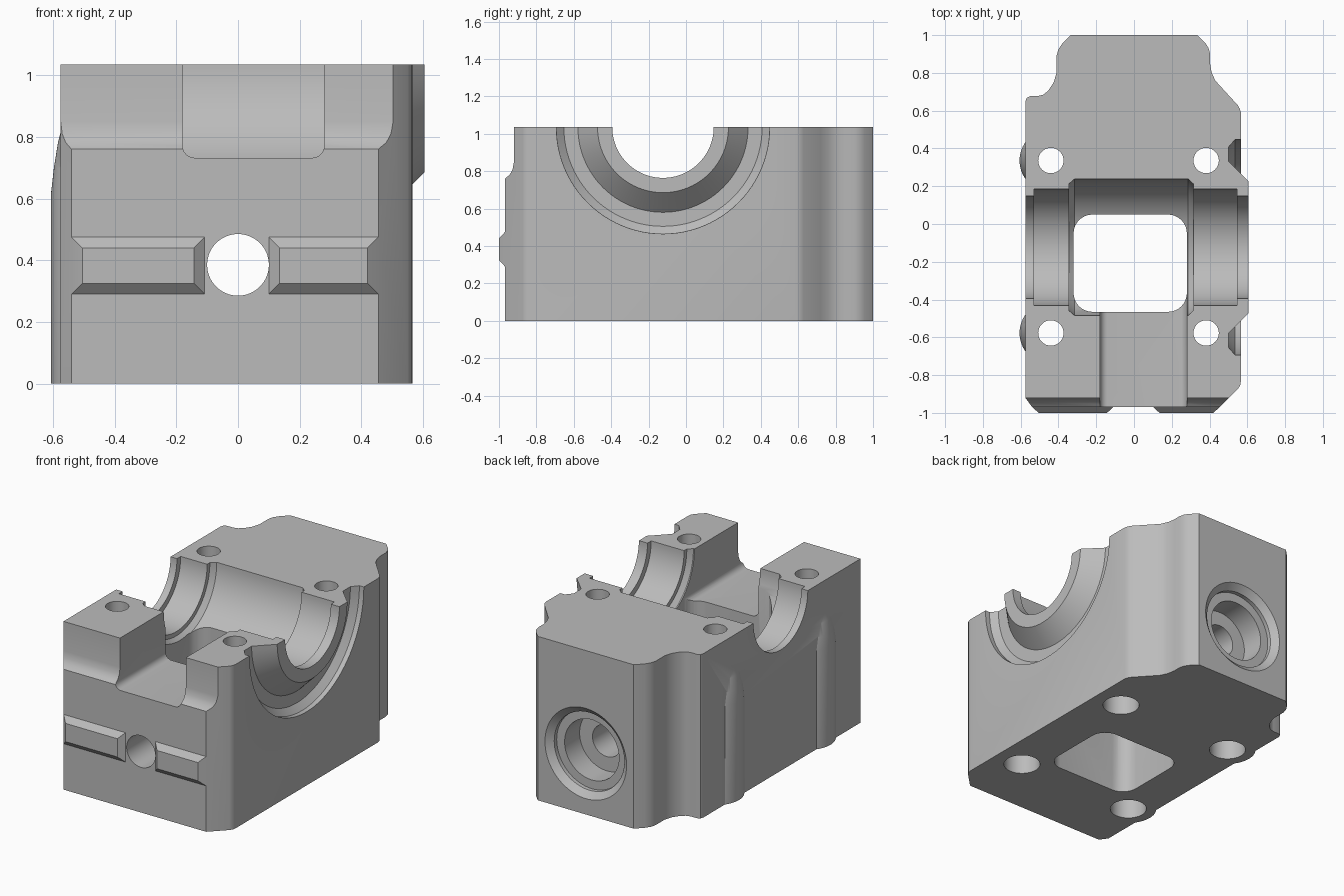
import bpy, bmesh
from math import sin, cos, pi

old = bpy.data.objects.get("Cube")
if old:
    bpy.data.objects.remove(old, do_unlink=True)

HEIGHT = 1.035
BORE_Y = -0.123          # bearing axis, lying on the top face
PORT_Z = 0.385           # height of the lengthwise port

metal = bpy.data.materials.new("plain_grey_metal")
metal.use_nodes = True
grey = (0.5, 0.5, 0.5, 1)
metal.diffuse_color = grey
metal.node_tree.nodes["Principled BSDF"].inputs["Base Color"].default_value = grey


def loft(name, loops):
    """Closed solid through a list of matching 3D loops."""
    bm = bmesh.new()
    rows = [[bm.verts.new(p) for p in loop] for loop in loops]
    n = len(rows[0])
    for a, b in zip(rows, rows[1:]):
        for i in range(n):
            j = (i + 1) % n
            bm.faces.new((a[i], a[j], b[j], b[i]))
    bm.faces.new(rows[0])
    bm.faces.new(rows[-1])
    bmesh.ops.recalc_face_normals(bm, faces=bm.faces)
    mesh = bpy.data.meshes.new(name)
    bm.to_mesh(mesh)
    bm.free()
    mesh.materials.append(metal)
    ob = bpy.data.objects.new(name, mesh)
    bpy.context.collection.objects.link(ob)
    return ob


def place(axis, t, u, v):
    return {"X": (t, u, v), "Y": (u, t, v), "Z": (u, v, t)}[axis]


def prism(name, outline, axis, lo, hi):
    return loft(name, [[place(axis, t, u, v) for u, v in outline] for t in (lo, hi)])


def turned(name, rings, axis, cu, cv, seg=96):
    """Stack of (position, radius) circles around an axis."""
    return loft(name, [[place(axis, t, cu + r * cos(2 * pi * i / seg), cv + r * sin(2 * pi * i / seg))
                        for i in range(seg)] for t, r in rings])


def rounded(u0, u1, v0, v1, r, steps=8):
    pts = []
    corners = ((u1 - r, v1 - r), (u0 + r, v1 - r), (u0 + r, v0 + r), (u1 - r, v0 + r))
    for k, (cu, cv) in enumerate(corners):
        for s in range(steps + 1):
            a = (k + s / steps) * pi / 2
            pts.append((cu + r * cos(a), cv + r * sin(a)))
    return pts


def combine(tool, operation):
    mod = body.modifiers.new(tool.name, "BOOLEAN")
    mod.operation, mod.solver, mod.object = operation, "EXACT", tool
    bpy.context.view_layer.objects.active = body
    bpy.ops.object.modifier_apply(modifier=mod.name)
    bpy.data.objects.remove(tool, do_unlink=True)


def add(tool):
    combine(tool, "UNION")


def cut(tool):
    combine(tool, "DIFFERENCE")


# Body: plan outline with waisted rear shoulders and chamfered front corners
outline = [
    (-0.54, -0.968), (0.455, -0.968), (0.55, -0.873), (0.562, -0.855), (0.566, -0.83),
    (0.566, 0.59), (0.56, 0.61), (0.55, 0.628), (0.466, 0.72), (0.43, 0.76), (0.41, 0.805),
    (0.403, 0.85), (0.403, 0.9), (0.395, 0.93), (0.38, 0.955), (0.335, 1.0),
    (-0.335, 1.0), (-0.38, 0.955), (-0.4, 0.925), (-0.41, 0.89), (-0.41, 0.8),
    (-0.425, 0.75), (-0.455, 0.705), (-0.48, 0.685), (-0.51, 0.677), (-0.55, 0.677),
    (-0.568, 0.668), (-0.575, 0.65), (-0.575, -0.92)]
body = prism("bearing_block", outline, "Z", -0.1, 1.2)

# Setback on the upper front
cut(prism("front_setback", [(-1.2, 0.76), (-0.968, 0.76), (-0.942, 0.782), (-0.927, 0.81),
                            (-0.92, 0.85), (-0.92, 1.3), (-1.2, 1.3)], "X", -1, 1))

# Bolt bosses bulging from the right-hand wall
for y in (0.336, -0.577):
    add(turned("bolt_boss", [(-0.1, 0.166), (0.62, 0.166), (0.7, 0.157), (0.78, 0.144),
                             (0.88, 0.12)], "Z", -0.44, y))

# Ring groove and tapered bearing nose on the opposite wall
cut(turned("ring_groove", [(0.5, 0.53), (0.535, 0.57), (0.8, 0.57)], "X", BORE_Y, HEIGHT))
add(turned("bearing_nose", [(0.4, 0.455), (0.5, 0.455), (0.605, 0.35)], "X", BORE_Y, HEIGHT))

# Raised rails either side of the front port
for x0, x1 in ((-0.54, -0.108), (0.1, 0.455)):
    levels = ((-0.94, 0), (-0.968, 0), (-1.0, 0.035))
    add(loft("front_rail", [[(x0 + d, y, 0.29 + d), (x1 - d, y, 0.29 + d),
                             (x1 - d, y, 0.475 - d), (x0 + d, y, 0.475 - d)] for y, d in levels]))

# Flat top and base
square = [(-2, -2), (2, -2), (2, 2), (-2, 2)]
cut(prism("top_trim", square, "Z", HEIGHT, 2))
cut(prism("base_trim", square, "Z", -1, 0))

# Bearing bore: end lips, wider seats, then the central chamber
cut(turned("end_lip", [(-1, 0.271), (1, 0.271)], "X", BORE_Y, HEIGHT))
cut(turned("bearing_seat", [(-0.53, 0.308), (0.545, 0.308)], "X", BORE_Y, HEIGHT))
cut(turned("chamber", [(-0.345, 0.335), (-0.315, 0.361), (0.287, 0.361), (0.315, 0.335)],
           "X", BORE_Y, HEIGHT))

# Window through the base and slot out to the front
cut(prism("base_window", rounded(-0.32, 0.28, -0.465, 0.05, 0.1), "Z", -0.3, 0.95))
cut(prism("front_slot", rounded(-0.18, 0.28, 0.732, 1.5, 0.04), "Y", -1.3, -0.3))

# Lengthwise port with stepped counterbore at the rear
cut(turned("port", [(-1.2, 0.1), (1.2, 0.1)], "Y", 0, PORT_Z))
cut(turned("port_step", [(0.79, 0.19), (1.1, 0.19)], "Y", 0, PORT_Z))
cut(turned("port_mouth", [(0.94, 0.245), (0.965, 0.245), (1.0, 0.285), (1.1, 0.285)], "Y", 0, PORT_Z))

# Four bolt holes, counterbored from below
for x in (-0.44, 0.382):
    for y in (0.336, -0.577):
        cut(turned("bolt_hole", [(-0.2, 0.067), (1.2, 0.067)], "Z", x, y, 48))
        cut(turned("bolt_counterbore", [(-0.2, 0.107), (0.6, 0.107)], "Z", x, y, 48))

# Smooth curved walls, keep machined edges crisp
bpy.ops.object.select_all(action="DESELECT")
body.select_set(True)
bpy.context.view_layer.objects.active = body
bpy.ops.object.shade_smooth_by_angle(angle=pi / 6)
